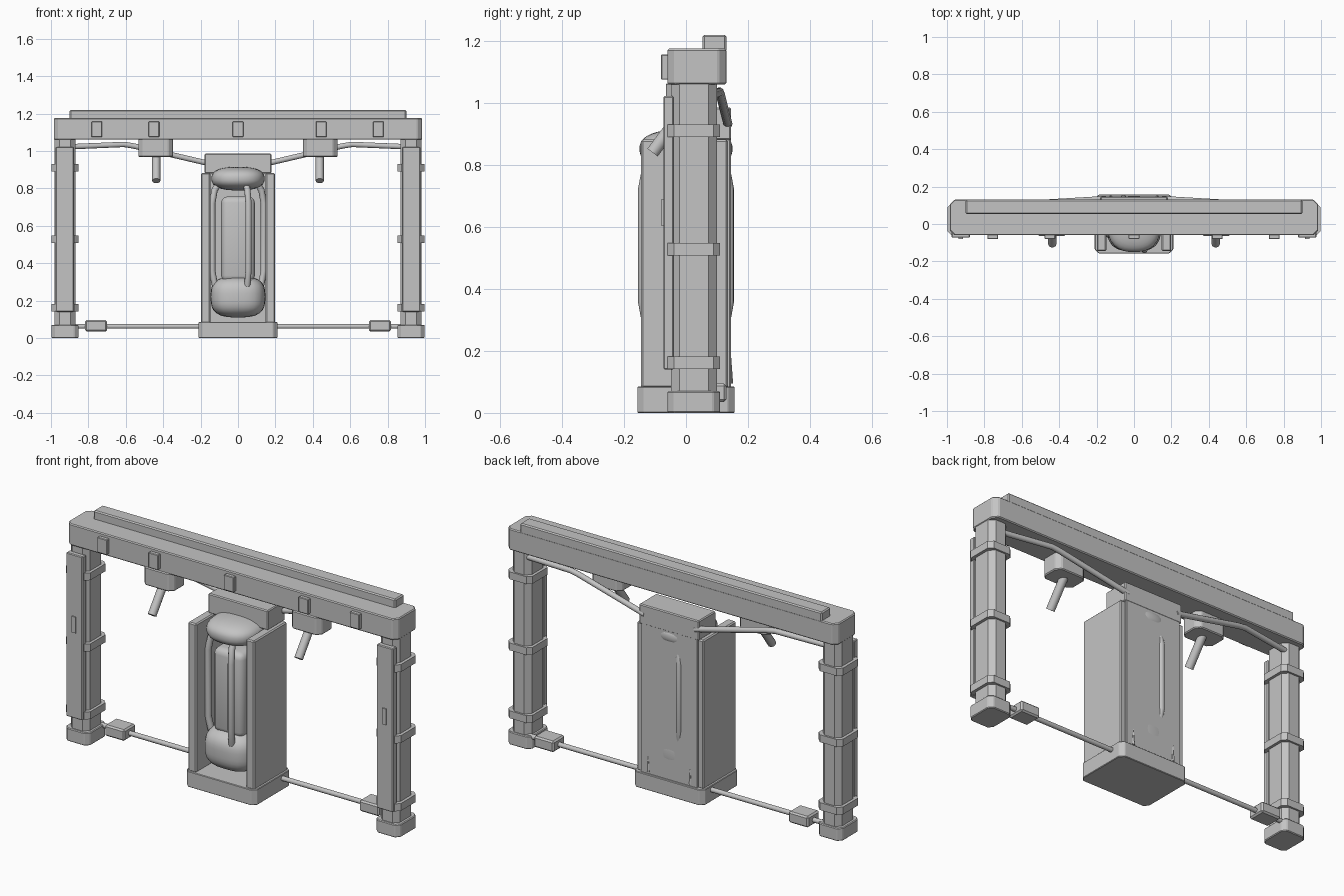
import bpy, bmesh, math
from mathutils import Vector

if "Cube" in bpy.data.objects:
    bpy.data.objects.remove(bpy.data.objects["Cube"])

grey = bpy.data.materials.new("plain_grey")
grey.diffuse_color = (0.55, 0.55, 0.55, 1)
grey.use_nodes = True
grey.node_tree.nodes["Principled BSDF"].inputs["Base Color"].default_value = grey.diffuse_color


def finish(name, bm):
    bmesh.ops.recalc_face_normals(bm, faces=bm.faces)
    me = bpy.data.meshes.new(name)
    bm.to_mesh(me)
    bm.free()
    me.materials.append(grey)
    ob = bpy.data.objects.new(name, me)
    bpy.context.collection.objects.link(ob)
    return ob


def smooth(ob, angle=40):
    bpy.ops.object.select_all(action='DESELECT')
    ob.select_set(True)
    bpy.context.view_layer.objects.active = ob
    bpy.ops.object.shade_smooth_by_angle(angle=math.radians(angle))


def box(name, x, y, z, upright=0.0, bevel=0.0, segments=1):
    """Box from (min, max) ranges; 'upright' chamfers only the vertical edges."""
    bm = bmesh.new()
    bmesh.ops.create_cube(bm, size=1)
    for v in bm.verts:
        for i, (lo, hi) in enumerate((x, y, z)):
            v.co[i] = lo if v.co[i] < 0 else hi
    if upright:
        edges = [e for e in bm.edges if abs(e.verts[0].co.z - e.verts[1].co.z) > 1e-4]
        bmesh.ops.bevel(bm, geom=edges, offset=upright, segments=1, profile=0.5, affect='EDGES')
    if bevel:
        bmesh.ops.bevel(bm, geom=bm.edges[:], offset=bevel, segments=segments,
                        profile=0.5, affect='EDGES')
    return finish(name, bm)


def tube(name, points, radius):
    """Round tube along a polyline, with closed ends."""
    cu = bpy.data.curves.new(name, 'CURVE')
    cu.dimensions = '3D'
    cu.bevel_depth = radius
    cu.bevel_resolution = 3
    cu.use_fill_caps = True
    sp = cu.splines.new('POLY')
    sp.points.add(len(points) - 1)
    for p, co in zip(sp.points, points):
        p.co = (*co, 1)
    tmp = bpy.data.objects.new(name + "_path", cu)
    bpy.context.collection.objects.link(tmp)
    me = bpy.data.meshes.new_from_object(tmp.evaluated_get(bpy.context.evaluated_depsgraph_get()))
    bpy.data.objects.remove(tmp)
    me.materials.clear()
    me.materials.append(grey)
    ob = bpy.data.objects.new(name, me)
    bpy.context.collection.objects.link(ob)
    smooth(ob)
    return ob


def rounded(name, centre, radii, power):
    """Boxy ellipsoid with softened corners."""
    bm = bmesh.new()
    bmesh.ops.create_uvsphere(bm, u_segments=32, v_segments=20, radius=1)
    for v in bm.verts:
        n = sum(abs(c) ** power for c in v.co) ** (1 / power)
        v.co = Vector([centre[i] + radii[i] * v.co[i] / n for i in range(3)])
    ob = finish(name, bm)
    smooth(ob, 60)
    return ob


# Top beam, raised rail and front tabs
box("top_beam", (-0.985, 0.985), (-0.06, 0.13), (1.06, 1.175), upright=0.025, bevel=0.005)
box("top_rail", (-0.90, 0.90), (0.053, 0.13), (1.165, 1.22), bevel=0.006)
for x in (-0.755, -0.45, 0, 0.445, 0.75):
    box("beam_tab", (x - 0.029, x + 0.029), (-0.08, -0.055), (1.075, 1.157), bevel=0.003)

# Central tower: base, walls, back and head block
box("tower_base", (-0.21, 0.21), (-0.157, 0.157), (0, 0.085), upright=0.022, bevel=0.003)
box("tower_back", (-0.17, 0.17), (0.095, 0.145), (0.08, 0.985), bevel=0.004)
box("tower_head", (-0.178, 0.178), (0.0, 0.146), (0.88, 0.986), bevel=0.005)

# Rounded core inside the tower
rounded("core_top", (0, 0, 0.852), (0.142, 0.15, 0.063), 2.5)
rounded("core_bottom", (0, 0, 0.22), (0.146, 0.146, 0.11), 3.0)
smooth(box("core_middle", (-0.09, 0.09), (-0.095, 0.095), (0.30, 0.757),
           bevel=0.034, segments=3), 40)

# Four pipes spaced evenly around the core
for i in range(4):
    a = math.radians(-68 + 90 * i)
    tube("core_pipe", [(r * math.cos(a), r * math.sin(a), z) for r, z in
                       ((0.115, 0.82), (0.135, 0.79), (0.149, 0.72),
                        (0.149, 0.36), (0.137, 0.30), (0.128, 0.265))], 0.017)

# Everything that repeats on the left and right
for s in (-1, 1):
    def span(a, b):
        return tuple(sorted((s * a, s * b)))

    box("tower_wall", span(0.148, 0.198), (-0.145, 0.135), (0.08, 0.882), bevel=0.006)

    # Slim pointed fins low on the tower back
    bm = bmesh.new()
    bmesh.ops.create_cone(bm, segments=6, cap_ends=True, radius1=0.009, radius2=0.001, depth=0.11)
    bmesh.ops.translate(bm, verts=bm.verts, vec=(s * 0.125, 0.143, 0.15))
    finish("back_fin", bm)

    # Side post with foot, clamp bands and front panel
    box("side_post", span(0.868, 0.982), (-0.048, 0.10), (0.02, 1.07), upright=0.027)
    box("post_foot", span(0.853, 0.998), (-0.06, 0.11), (0, 0.07), upright=0.022, bevel=0.004)
    for z in (0.162, 0.528, 0.911):
        box("post_band", span(0.853, 0.998), (-0.06, 0.11), (z - 0.02, z + 0.02), upright=0.022)
    box("post_panel", span(0.877, 0.975), (-0.073, -0.04), (0.14, 1.022), bevel=0.004)
    box("panel_indicator", span(0.914, 0.938), (-0.079, -0.07), (0.603, 0.69))

    # Hanging block with a slanted rod
    box("hanger_block", span(0.348, 0.532), (-0.065, 0.065), (0.967, 1.065),
        upright=0.025, bevel=0.005)
    tube("hanger_rod", [(s * 0.437, 0.0, 0.985), (s * 0.437, -0.108, 0.84)], 0.022)

    # Upper brace pipe and floor rod with its coupling
    tube("brace_pipe", [(s * 0.91, 0.075, 1.022), (s * 0.61, 0.108, 1.035),
                        (s * 0.56, 0.111, 1.027), (s * 0.15, 0.135, 0.932)], 0.015)
    tube("floor_rod", [(s * 0.18, 0.08, 0.062), (s * 0.90, 0.08, 0.062)], 0.013)
    box("rod_coupling", span(0.70, 0.818), (0.03, 0.13), (0.035, 0.095), bevel=0.008)
